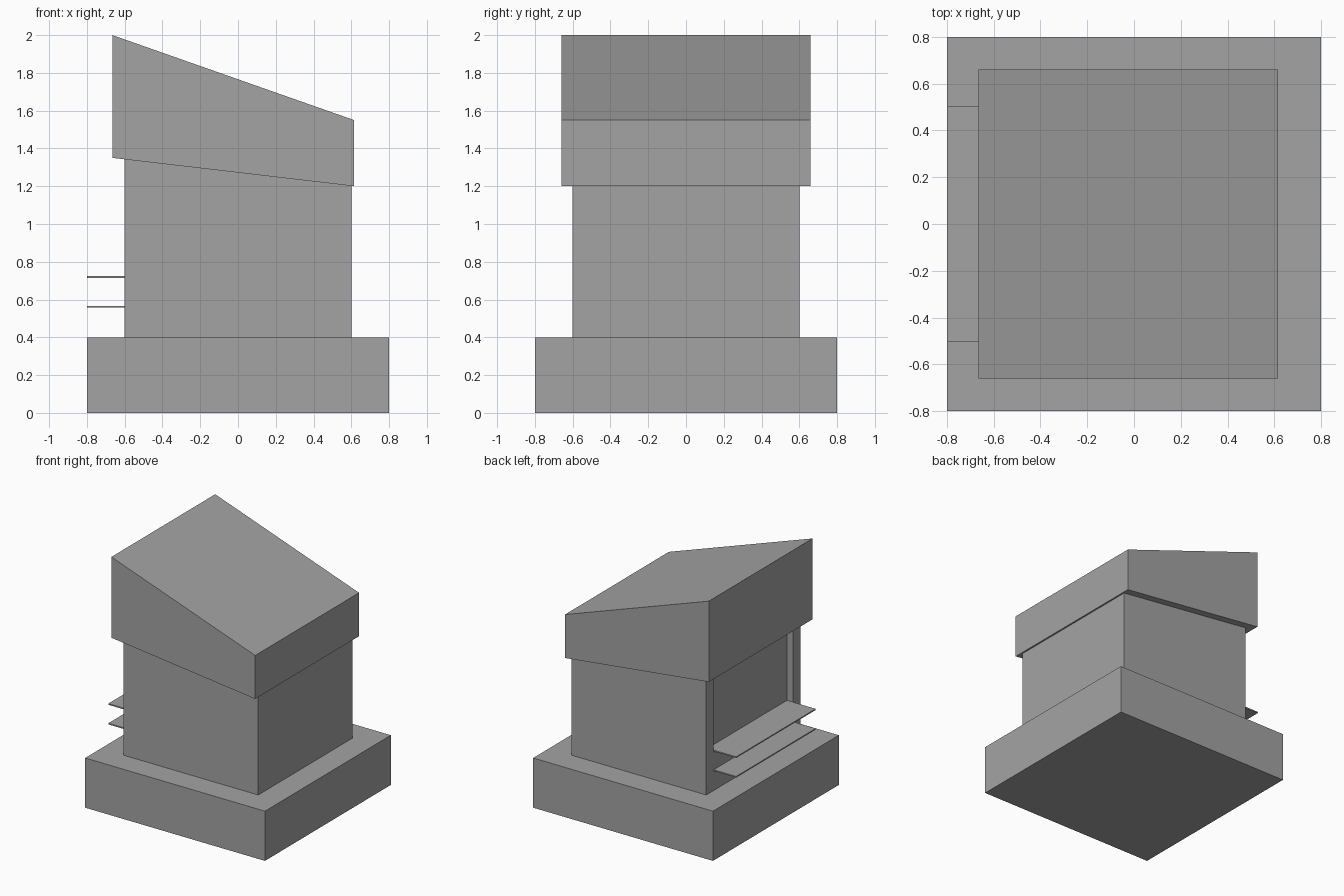
import bpy
import bmesh

cube = bpy.data.objects.get("Cube")
if cube:
    bpy.data.objects.remove(cube, do_unlink=True)

GREY = (0.37, 0.37, 0.37, 1.0)
grey = bpy.data.materials.new("plain_grey")
grey.use_nodes = True
grey.diffuse_color = GREY
grey.node_tree.nodes["Principled BSDF"].inputs["Base Color"].default_value = GREY


def prism(name, points, axis, low, high):
    """Extrude a closed outline from low to high along the y or z axis."""
    bm = bmesh.new()
    place = (lambda a, b, c: (a, c, b)) if axis == "y" else (lambda a, b, c: (a, b, c))
    face = bm.faces.new([bm.verts.new(place(a, b, low)) for a, b in points])
    new = bmesh.ops.extrude_face_region(bm, geom=[face])["geom"]
    for v in new:
        if isinstance(v, bmesh.types.BMVert):
            v.co["xyz".index(axis)] = high
    bmesh.ops.recalc_face_normals(bm, faces=bm.faces)
    mesh = bpy.data.meshes.new(name)
    bm.to_mesh(mesh)
    bm.free()
    mesh.materials.append(grey)
    obj = bpy.data.objects.new(name, mesh)
    bpy.context.collection.objects.link(obj)
    return obj


def box(name, x0, x1, half_y, z0, z1):
    outline = [(x0, z0), (x1, z0), (x1, z1), (x0, z1)]
    return prism(name, outline, "y", -half_y, half_y)


# Plinth
box("plinth", -0.8, 0.8, 0.8, 0, 0.4)

# Booth body: a footprint with a shallow serving recess on one side
HALF, WINDOW, RECESS, SILL = 0.6, 0.505, -0.545, 0.71
box("lower_body", -HALF, HALF, HALF, 0.4, SILL)
footprint = [(-HALF, -HALF), (HALF, -HALF), (HALF, HALF), (-HALF, HALF),
             (-HALF, WINDOW), (RECESS, WINDOW),
             (RECESS, -WINDOW), (-HALF, -WINDOW)]
upper_body = prism("upper_body", footprint, "z", SILL, 1.35)

# Slope the body top so it meets the underside of the roof
for v in upper_body.data.vertices:
    if v.co.z > 1:
        v.co.z = 1.275 - 0.117 * v.co.x

# Counter shelves
box("upper_shelf", -0.8, RECESS, WINDOW, 0.715, 0.725)
box("lower_shelf", -0.8, -HALF, WINDOW, 0.557, 0.567)

# Wedge roof
roof = [(-0.665, 1.35), (0.615, 1.2), (0.615, 1.55), (-0.665, 2.0)]
prism("roof", roof, "y", -0.66, 0.66)
